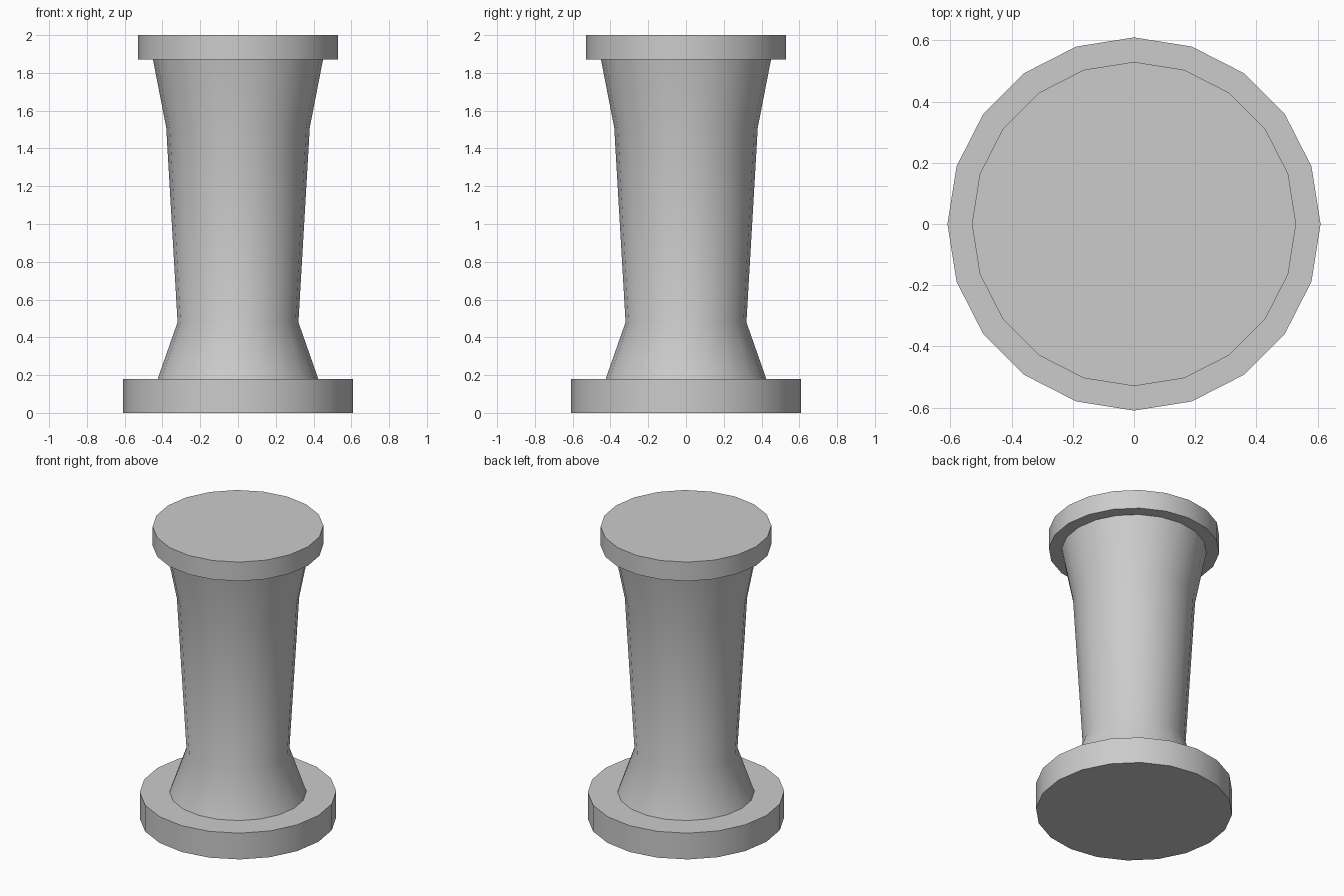
import bpy, bmesh, math

if "Cube" in bpy.data.objects:
    bpy.data.objects.remove(bpy.data.objects["Cube"])

SIDES = 20

# Profile as (radius, height): base disc, flared shaft, top disc
PROFILE = [(0.61, 0.0), (0.61, 0.18), (0.425, 0.18), (0.32, 0.48),
           (0.38, 1.51), (0.45, 1.87), (0.53, 1.87), (0.53, 2.0)]


def lathe(name, profile, sides):
    bm = bmesh.new()
    rings = [[bm.verts.new((r * math.cos(2 * math.pi * i / sides),
                            r * math.sin(2 * math.pi * i / sides), z))
              for i in range(sides)] for r, z in profile]
    for low, high in zip(rings, rings[1:]):
        for i in range(sides):
            j = (i + 1) % sides
            bm.faces.new((low[i], low[j], high[j], high[i]))
    # Closed ends
    bm.faces.new(rings[0][::-1])
    bm.faces.new(rings[-1])
    mesh = bpy.data.meshes.new(name)
    bm.to_mesh(mesh)
    bm.free()
    obj = bpy.data.objects.new(name, mesh)
    bpy.context.collection.objects.link(obj)
    return obj


# Pedestal column, smooth around the sides with sharp disc rims
column = lathe("pedestal_column", PROFILE, SIDES)
bpy.context.view_layer.objects.active = column
column.select_set(True)
bpy.ops.object.shade_smooth_by_angle(angle=math.radians(30))
